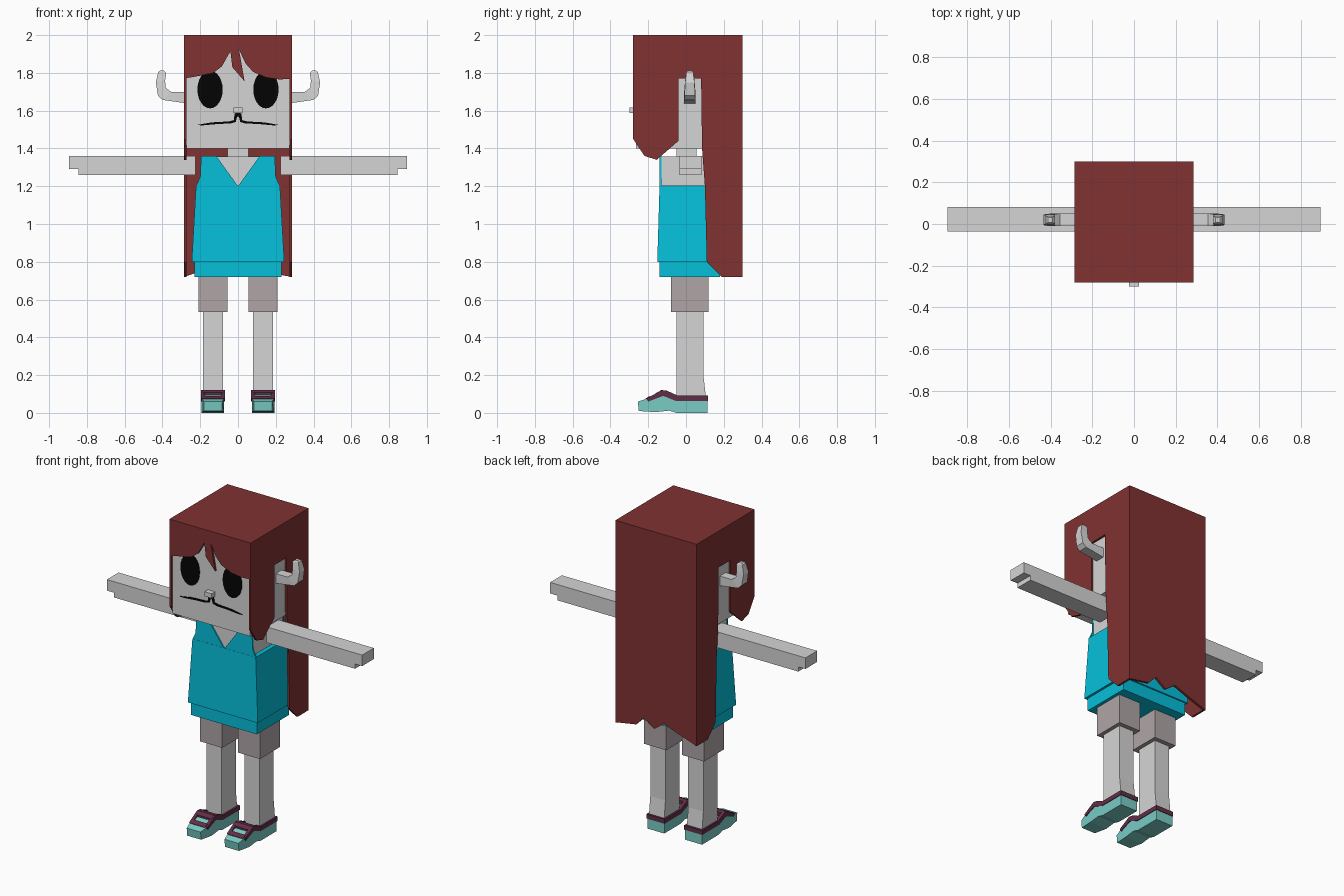
import bpy, bmesh, math

cube = bpy.data.objects.get("Cube")
if cube:
    bpy.data.objects.remove(cube, do_unlink=True)


def material(name, rgb):
    m = bpy.data.materials.new(name)
    m.use_nodes = True
    col = (*[(c / 255) ** 2.2 for c in rgb], 1)
    m.diffuse_color = col
    m.node_tree.nodes["Principled BSDF"].inputs["Base Color"].default_value = col
    return m


SKIN = material("pale grey skin", (212, 212, 212))
HAIR = material("dark red hair", (128, 53, 53))
SHIRT = material("cyan shirt", (14, 190, 218))
SHORTS = material("mauve grey shorts", (174, 163, 165))
SHOE = material("mint shoe", (121, 203, 196))
TRIM = material("plum trim", (97, 50, 72))
BLACK = material("black", (12, 12, 12))


def finish(name, bm, mat, sx=1):
    for v in bm.verts:
        v.co.x *= sx
    bmesh.ops.recalc_face_normals(bm, faces=bm.faces)
    me = bpy.data.meshes.new(name)
    bm.to_mesh(me)
    bm.free()
    me.materials.append(mat)
    ob = bpy.data.objects.new(name, me)
    bpy.context.collection.objects.link(ob)
    return ob


def loft(name, rings, mat, sx=1):
    """Join rings of points, with capped ends."""
    bm = bmesh.new()
    loops = [[bm.verts.new(p) for p in r] for r in rings]
    n = len(loops[0])
    for a, b in zip(loops, loops[1:]):
        for i in range(n):
            j = (i + 1) % n
            bm.faces.new((a[i], a[j], b[j], b[i]))
    bm.faces.new(loops[0])
    bm.faces.new(loops[-1])
    return finish(name, bm, mat, sx)


def prism(name, pts, axis, a, b, mat, sx=1):
    """Extrude an outline along x (points are y, z) or y (points are x, z)."""
    def place(p, t):
        return (t, p[0], p[1]) if axis == "x" else (p[0], t, p[1])
    return loft(name, [[place(p, t) for p in pts] for t in (a, b)], mat, sx)


def rect(x0, x1, y0, y1, z):
    return [(x0, y0, z), (x1, y0, z), (x1, y1, z), (x0, y1, z)]


def box(name, x, y, z, mat, sx=1):
    return loft(name, [rect(*x, *y, h) for h in z], mat, sx)


# Head, neck and torso
box("head", (-.272, .272), (-.266, .285), (1.4, 1.985), SKIN)
box("neck", (-.055, .055), (-.05, .055), (1.34, 1.41), SKIN)
box("torso", (-.195, .195), (-.131, .17), (.85, 1.357), SKIN)

# Hair shell: top, fringe, long back panel
box("hair_top", (-.285, .285), (-.28, .3), (1.985, 2), HAIR)
fringe = [(-.285, 2), (-.285, 1.77), (-.2, 1.785), (-.13, 1.8), (-.085, 1.835),
          (-.04, 1.915), (-.03, 1.83), (.035, 1.755), (.005, 1.925), (.04, 1.85),
          (.08, 1.805), (.15, 1.775), (.22, 1.765), (.285, 1.77), (.285, 2)]
prism("hair_fringe", fringe, "y", -.28, -.266, HAIR)
back = [(.285, 2), (.285, .72), (.14, .745), (.086, .8), (.014, .75),
        (-.057, .8), (-.15, .765), (-.285, .72), (-.285, 2)]
prism("hair_back", back, "y", .285, .3, HAIR)

# Face: nose, mouth and moustache line
box("nose", (-.025, .025), (-.3, -.26), (1.588, 1.617), SKIN)
lip = [(.0, 1.59), (.018, 1.585), (.022, 1.55), (.05, 1.543), (.14, 1.538), (.22, 1.524),
       (.19, 1.522), (.1, 1.53), (.04, 1.532), (.012, 1.54), (.006, 1.565), (0, 1.57)]

# Shirt body, hem and bodice panels
loft("shirt_body", [rect(-.245, .245, -.152, .19, .8),
                    rect(-.222, .222, -.14, .178, 1.205)], SHIRT)
box("shirt_hem", (-.23, .23), (-.14, .18), (.72, .81), SHIRT)
half = [(.222, 1.2), (.2, 1.25), (.195, 1.36)]
left_half = [(-x, z) for x, z in half]
prism("shirt_front", half + [(.115, 1.36), (0, 1.2), (-.115, 1.36)] + left_half[::-1],
      "y", -.139, -.129, SHIRT)
prism("shirt_back", half + left_half[::-1], "y", .168, .178, SHIRT)

side_hair = [(-.28, 2), (-.28, 1.45), (-.22, 1.36), (-.155, 1.34), (-.04, 1.44), (-.04, 1.77),
             (.08, 1.77), (.085, 1.4), (.1, 1.2), (.11, .8), (.19, .72), (.3, .72), (.3, 2)]
arm = [(.225, 1.26), (.845, 1.26), (.845, 1.29), (.895, 1.29), (.895, 1.36), (.225, 1.36)]
sole = [(-.25, .01), (-.255, .06), (-.2, .078), (-.13, .105), (-.06, .075),
        (.113, .07), (.113, 0), (-.05, 0), (-.09, .012), (-.16, .004)]
band = [(-.21, .075), (-.13, .12), (-.1, .117), (-.045, .092), (.117, .092),
        (.117, .064), (-.055, .064), (-.12, .09), (-.2, .06)]
# Horn sections: inner x, z, outer x, z, half depth
horn = [(.26, 1.7, .26, 1.637, .03), (.355, 1.7, .4, 1.657, .03), (.383, 1.722, .424, 1.68, .028),
        (.386, 1.76, .435, 1.75, .025), (.38, 1.8, .422, 1.805, .018), (.392, 1.812, .412, 1.812, .012)]

for side, s in (("left", 1), ("right", -1)):
    prism(side + "_hair_side", side_hair, "x", .272, .285, HAIR, s)
    prism(side + "_mouth", lip, "y", -.271, -.264, BLACK, s)
    eye = [(.148 + .067 * math.cos(i * math.tau / 24), 1.712 + .1 * math.sin(i * math.tau / 24))
           for i in range(24)]
    prism(side + "_eye", eye, "y", -.27, -.264, BLACK, s)
    loft(side + "_horn", [[(a, .02 - d, b), (a, .02 + d, b), (c, .02 + d, e), (c, .02 - d, e)]
                          for a, b, c, e, d in horn], SKIN, s)
    prism(side + "_arm", arm, "y", -.035, .082, SKIN, s)

    # Legs and shorts
    box(side + "_shorts", (.055, .21), (-.08, .12), (.535, .73), SHORTS, s)
    loft(side + "_leg", [rect(.08, .186, -.05, .108, .06), rect(.08, .186, -.05, .092, .2),
                         rect(.08, .186, -.05, .092, .6)], SKIN, s)

    # Shoe with tapered toe, side trims and straps
    shoe = prism(side + "_shoe", sole, "x", .073, .192, SHOE, s)
    for v in shoe.data.vertices:
        if v.co.y < -.22:
            v.co.x = s * .1325 + (v.co.x - s * .1325) * .82
    for part, x0 in (("inner", .069), ("outer", .176)):
        prism(f"{side}_{part}_trim", band, "x", x0, x0 + .02, TRIM, s)
    strap = [(-.155, .085), (-.155, .107), (-.13, .121), (-.1, .117), (-.1, .085)]
    prism(side + "_strap", strap, "x", .08, .185, TRIM, s)
    toe_strap = [(-.215, .06), (-.215, .076), (-.19, .09), (-.19, .06)]
    prism(side + "_toe_strap", toe_strap, "x", .08, .185, TRIM, s)
    box(side + "_heel_trim", (.08, .185), (.1, .117), (.064, .092), TRIM, s)
